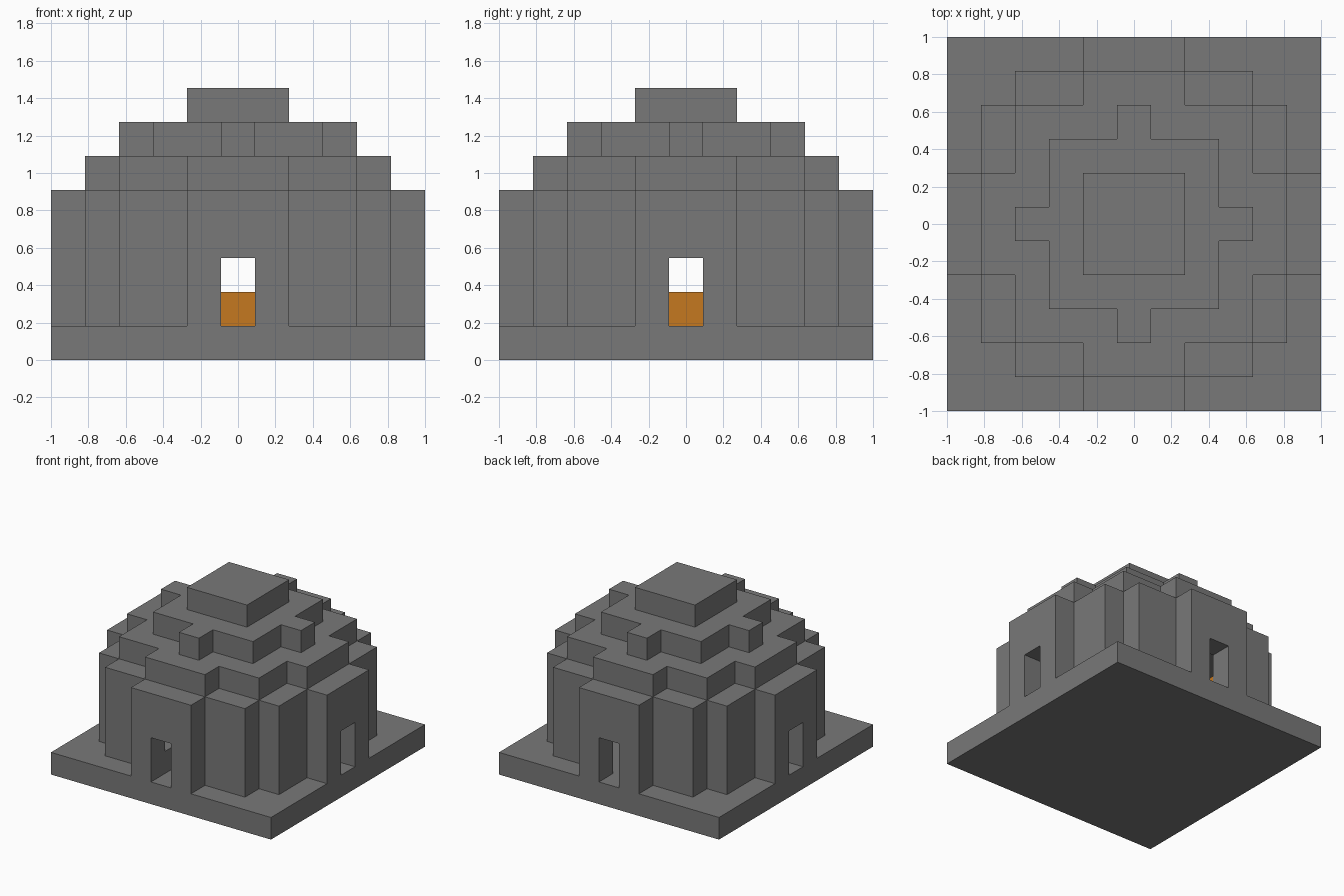
import bpy
import bmesh
from mathutils import Vector

cube = bpy.data.objects.get("Cube")
if cube:
    bpy.data.objects.remove(cube, do_unlink=True)

N = 11                # blocks along each side
U = 2 / N             # size of one block


def make_material(name, colour):
    mat = bpy.data.materials.new(name)
    mat.use_nodes = True
    mat.diffuse_color = colour
    mat.node_tree.nodes["Principled BSDF"].inputs["Base Color"].default_value = colour
    return mat


stone = make_material("grey stone", (0.19, 0.19, 0.19, 1))
ember = make_material("orange ember", (0.56, 0.19, 0.014, 1))


def block(wide, deep, low, high):
    """Cells of a centred box, wide and deep counted in blocks."""
    w, d = wide // 2, deep // 2
    return {(x, y, z) for x in range(-w, w + 1)
            for y in range(-d, d + 1) for z in range(low, high)}


def cross(wide, deep, low, high):
    """Two centred boxes crossing at right angles."""
    return block(wide, deep, low, high) | block(deep, wide, low, high)


# Stepped outline of the building
plinth = block(11, 11, 0, 1)
walls = cross(3, 11, 1, 5) | cross(7, 9, 1, 5)
lower_roof = cross(3, 9, 5, 6) | block(7, 7, 5, 6)
upper_roof = cross(1, 7, 6, 7) | block(5, 5, 6, 7)
cap = block(3, 3, 7, 8)

STEPS = [Vector(s) for s in ((1, 0, 0), (-1, 0, 0), (0, 1, 0),
                             (0, -1, 0), (0, 0, 1), (0, 0, -1))]


def neighbours(cell):
    return [tuple(int(c) for c in Vector(cell) + s) for s in STEPS]


# One-block-thick shell with a doorway in each side
outline = plinth | walls | lower_roof | upper_roof | cap
room = {c for c in outline - plinth if all(n in outline for n in neighbours(c))}
room |= cross(1, 11, 1, 3)

parts = {
    "plinth": (plinth, stone),
    "walls": (walls - room, stone),
    "lower_roof": (lower_roof - room, stone),
    "upper_roof": (upper_roof - room, stone),
    "cap": (cap - room, stone),
    "hearth": ({(0, 0, 1)}, ember),
    "ember_block": ({(-1, 4, 1)}, ember),
    "stone_bench": ({(-1, -4, 1)}, stone),
}
solid = set().union(*(cells for cells, mat in parts.values()))


def build(name, cells, mat):
    """Skin the cells where they meet open air, then merge flat areas."""
    bm = bmesh.new()
    for cell in cells:
        centre = Vector(cell) + Vector((0, 0, 0.5))
        for step, near in zip(STEPS, neighbours(cell)):
            if near in solid:
                continue
            a = Vector((step.y, step.z, step.x)) / 2
            b = step.cross(a)
            mid = centre + step / 2
            corners = (mid - a - b, mid + a - b, mid + a + b, mid - a + b)
            bm.faces.new([bm.verts.new(p * U) for p in corners])
    bmesh.ops.remove_doubles(bm, verts=bm.verts, dist=U / 100)
    bmesh.ops.dissolve_limit(bm, angle_limit=0.01, verts=bm.verts, edges=bm.edges)
    mesh = bpy.data.meshes.new(name)
    bm.to_mesh(mesh)
    bm.free()
    mesh.materials.append(mat)
    bpy.context.collection.objects.link(bpy.data.objects.new(name, mesh))


for name, (cells, mat) in parts.items():
    build(name, cells, mat)
